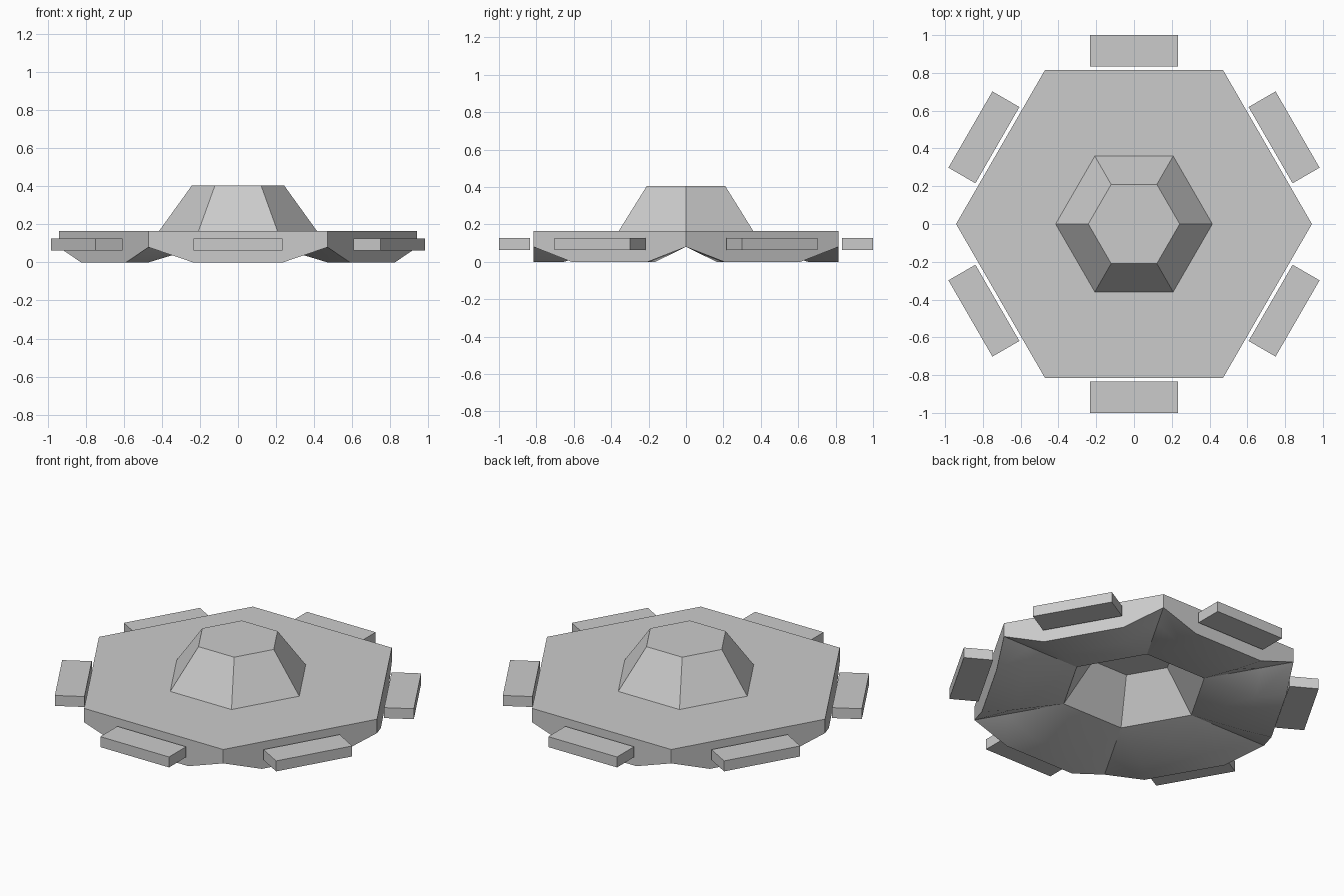
import bpy, bmesh
from math import cos, sin, radians
from mathutils import Vector, Matrix

if "Cube" in bpy.data.objects:
    bpy.data.objects.remove(bpy.data.objects["Cube"])

R = 0.942        # hull corner radius
TOP = 0.165      # deck height
CORNER_Z = 0.08  # underside height at the corners
N = 6


def hex_ring(bm, r, z):
    return [bm.verts.new((r * cos(radians(60 * k)), r * sin(radians(60 * k)), z))
            for k in range(N)]


def scalloped_ring(bm, r):
    """Hexagon with the middle half of each side dropped to the ground."""
    ring = []
    for k in range(N):
        a = Vector((r * cos(radians(60 * k)), r * sin(radians(60 * k)), 0))
        b = Vector((r * cos(radians(60 * k + 60)), r * sin(radians(60 * k + 60)), 0))
        for t, z in ((0, CORNER_Z), (0.25, 0), (0.75, 0)):
            p = a.lerp(b, t)
            ring.append(bm.verts.new((p.x, p.y, z)))
    return ring


def bridge(bm, a, b):
    n = len(a)
    for i in range(n):
        j = (i + 1) % n
        bm.faces.new((a[i], a[j], b[j], b[i]))


def finish(bm, name):
    bmesh.ops.recalc_face_normals(bm, faces=bm.faces)
    mesh = bpy.data.meshes.new(name)
    bm.to_mesh(mesh)
    bm.free()
    obj = bpy.data.objects.new(name, mesh)
    bpy.context.collection.objects.link(obj)
    return obj


# Hull: raised centre, flat deck, scalloped rim and hollow underside
bm = bmesh.new()
roof = hex_ring(bm, 0.242, 0.405)
dome_base = hex_ring(bm, 0.415, TOP)
deck = hex_ring(bm, R, TOP)
rim = scalloped_ring(bm, R)
inner = scalloped_ring(bm, R * 0.8)
hole = hex_ring(bm, 0.415, 0.08)
ceiling = hex_ring(bm, 0.242, 0.32)

bm.faces.new(roof)
bridge(bm, roof, dome_base)
bridge(bm, dome_base, deck)
bridge(bm, rim, inner)
bridge(bm, hole, ceiling)
bm.faces.new(ceiling)
for k in range(N):
    n = (k + 1) % N
    c, p, q, d = 3 * k, 3 * k + 1, 3 * k + 2, 3 * n
    bm.faces.new((deck[k], deck[n], rim[d], rim[q], rim[p], rim[c]))
    bm.faces.new((inner[c], inner[p], hole[k]))
    bm.faces.new((inner[p], inner[q], hole[n], hole[k]))
    bm.faces.new((inner[q], inner[d], hole[n]))
hull = finish(bm, "hull")

# Underside is smooth, everything steeper stays crisp
bpy.context.view_layer.objects.active = hull
hull.select_set(True)
bpy.ops.object.shade_smooth_by_angle(angle=radians(35))

# Six floating edge panels
for k in range(N):
    bm = bmesh.new()
    m = (Matrix.Rotation(radians(60 * k), 4, 'Z')
         @ Matrix.Translation((0, -0.9175, 0.094))
         @ Matrix.Diagonal((0.466, 0.165, 0.064, 1)))
    bmesh.ops.create_cube(bm, size=1, matrix=m)
    finish(bm, f"edge_panel_{k + 1}")
